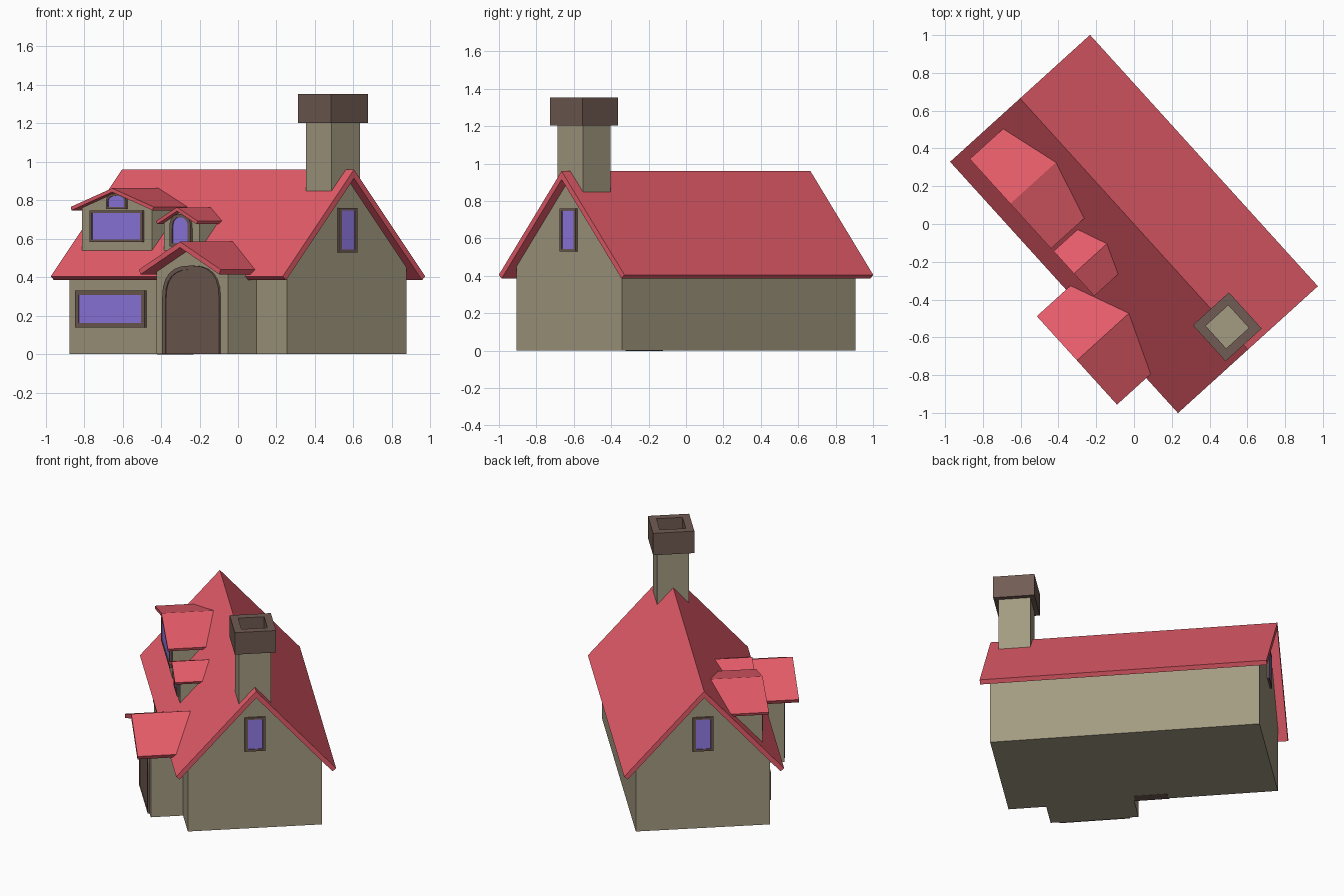
import bpy, bmesh, math

if "Cube" in bpy.data.objects:
    bpy.data.objects.remove(bpy.data.objects["Cube"])

YAW = math.radians(-47.8)
RIDGE, SLOPE = 0.96, 1.11


def material(name, rgb):
    m = bpy.data.materials.new(name)
    m.diffuse_color = (*rgb, 1)
    m.use_nodes = True
    m.node_tree.nodes["Principled BSDF"].inputs["Base Color"].default_value = m.diffuse_color
    return m


RED = material("roof_red", (0.787, 0.108, 0.143))
STONE = material("wall_stone", (0.37, 0.33, 0.222))
BROWN = material("trim_brown", (0.165, 0.106, 0.087))
GLASS = material("window_purple", (0.294, 0.196, 0.80))


def finish(name, bm, mat, turn=0):
    bmesh.ops.recalc_face_normals(bm, faces=bm.faces)
    me = bpy.data.meshes.new(name)
    bm.to_mesh(me)
    bm.free()
    me.materials.append(mat)
    ob = bpy.data.objects.new(name, me)
    ob.rotation_euler.z = YAW + turn
    bpy.context.collection.objects.link(ob)
    return ob


def prism(name, profile, front, back, mat, turn=0):
    """Extrude an (x, z) outline from y=front to y=back(z)."""
    bm = bmesh.new()
    a = [bm.verts.new((x, front, z)) for x, z in profile]
    b = [bm.verts.new((x, back(z), z)) for x, z in profile]
    bm.faces.new(a)
    bm.faces.new(b)
    n = len(a)
    for i in range(n):
        j = (i + 1) % n
        bm.faces.new((a[i], a[j], b[j], b[i]))
    return finish(name, bm, mat, turn)


def ring(name, outer, inner, front, back, mat, turn=0):
    """Extruded frame between two matching outlines."""
    bm = bmesh.new()
    loops = [[bm.verts.new((x, y, z)) for x, z in pts]
             for pts, y in ((outer, back), (outer, front), (inner, front), (inner, back))]
    n = len(outer)
    for k in range(4):
        p, q = loops[k], loops[(k + 1) % 4]
        for i in range(n):
            j = (i + 1) % n
            bm.faces.new((p[i], p[j], q[j], q[i]))
    return finish(name, bm, mat, turn)


def box(name, lo, hi, mat):
    prof = [(lo[0], lo[2]), (hi[0], lo[2]), (hi[0], hi[2]), (lo[0], hi[2])]
    return prism(name, prof, lo[1], lambda z: hi[1], mat)


def outline(cx, half, z0, z1, rise=0):
    """Rectangle, or a rectangle with a softly squared arched top."""
    pts = [(cx - half, z0), (cx + half, z0)]
    if not rise:
        return pts + [(cx + half, z1), (cx - half, z1)]
    for i in range(13):
        c, s = math.cos(math.pi * i / 12), math.sin(math.pi * i / 12)
        pts.append((cx + half * math.copysign(abs(c) ** 0.8, c),
                    z1 - rise + rise * max(s, 0) ** 0.8))
    return pts


def opening(name, cx, wall, half, z0, z1, rim, rise=0, turn=0, fill=GLASS, sill=None):
    """Framed window or door sitting on a wall plane."""
    low = z0 + rim if sill is None else sill
    out = outline(cx, half, z0, z1, rise)
    inn = outline(cx, half - rim * 1.3, low, z1 - rim, max(rise - rim, 0))
    ring(name + "_frame", out, inn, wall - 0.012, wall + 0.01, BROWN, turn)
    prism(name + "_panel", inn, wall - 0.007, lambda z: wall + 0.01, fill, turn)


def roof_profile(cx, half, eave, ridge, t):
    """Two sloped slabs, eave ends cut square to the slope."""
    s = (ridge - eave) / half
    dx = t * s / (1 + s * s)
    zi = ridge - t - s * (half - dx)
    return [(cx - half, eave), (cx, ridge), (cx + half, eave),
            (cx + half - dx, zi), (cx, ridge - t), (cx - half + dx, zi)]


def on_main_roof(z):
    return -(RIDGE - z) / SLOPE + 0.012


def gabled_bay(name, cx, wall_half, roof_half, wall_y, roof_y, z0, eave, ridge, t):
    """Dormer or porch: walls and gable roof running back into the main roof."""
    s = (ridge - eave) / roof_half
    top = ridge - t * 0.9
    side = top - s * wall_half
    walls = [(cx - wall_half, z0), (cx + wall_half, z0), (cx + wall_half, side),
             (cx, top), (cx - wall_half, side)]
    prism(name + "_walls", walls, wall_y, lambda z: max(-0.40, on_main_roof(z)) + 0.01, STONE)
    prism(name + "_roof", roof_profile(cx, roof_half, eave, ridge, t), roof_y, on_main_roof, RED)


# Main house: these profiles run along the long axis, hence the quarter turn
Q = math.pi / 2
peak = RIDGE - 0.042
eaves = peak - SLOPE * 0.42
prism("house_walls", [(-0.42, 0), (0.42, 0), (0.42, eaves), (0, peak), (-0.42, eaves)],
      -0.843, lambda z: 0.843, STONE, Q)
prism("main_roof", roof_profile(0, 0.5, 0.405, RIDGE, 0.045), -0.898, lambda z: 0.898, RED, Q)

# Porch and dormers
gabled_bay("porch", 0.332, 0.275, 0.316, -0.622, -0.709, 0, 0.44, 0.585, 0.03)
gabled_bay("large_dormer", -0.519, 0.272, 0.32, -0.378, -0.413, 0.53, 0.766, 0.863, 0.02)
gabled_bay("small_dormer", -0.019, 0.138, 0.16, -0.378, -0.412, 0.53, 0.693, 0.764, 0.02)

# Doors
opening("front_door", 0.332, -0.622, 0.22, 0, 0.461, 0.02, 0.17, fill=BROWN, sill=0.004)
box("side_door", (-0.16, -0.424, -0.001), (0.052, -0.36, 0.335), BROWN)
box("side_door_knob", (-0.14, -0.445, 0.165), (-0.12, -0.42, 0.185), BROWN)

# Windows
opening("front_window", -0.517, -0.42, 0.27, 0.14, 0.33, 0.021)
opening("large_dormer_window", -0.515, -0.378, 0.205, 0.583, 0.748, 0.013)
opening("attic_window", -0.515, -0.378, 0.078, 0.755, 0.835, 0.011, 0.045)
opening("small_dormer_window", -0.019, -0.378, 0.082, 0.56, 0.729, 0.017, 0.075)
for side, turn in (("right", Q), ("left", -Q)):
    opening(side + "_gable_window", 0, -0.843, 0.065, 0.53, 0.76, 0.014, turn=turn)

# Chimney shaft and hollow cap
CX = 0.735
box("chimney_shaft", (CX - 0.1, -0.1, 0.82), (CX + 0.1, 0.1, 1.21), STONE)
cap_bm = bmesh.new()
loops = [[cap_bm.verts.new((CX + sx * h, sy * h, z)) for sx, sy in ((-1, -1), (1, -1), (1, 1), (-1, 1))]
         for h, z in ((0.129, 1.203), (0.129, 1.353), (0.081, 1.353), (0.081, 1.203))]
for k in range(4):
    for i in range(4):
        p, q, j = loops[k], loops[(k + 1) % 4], (i + 1) % 4
        cap_bm.faces.new((p[i], p[j], q[j], q[i]))
finish("chimney_cap", cap_bm, BROWN)
